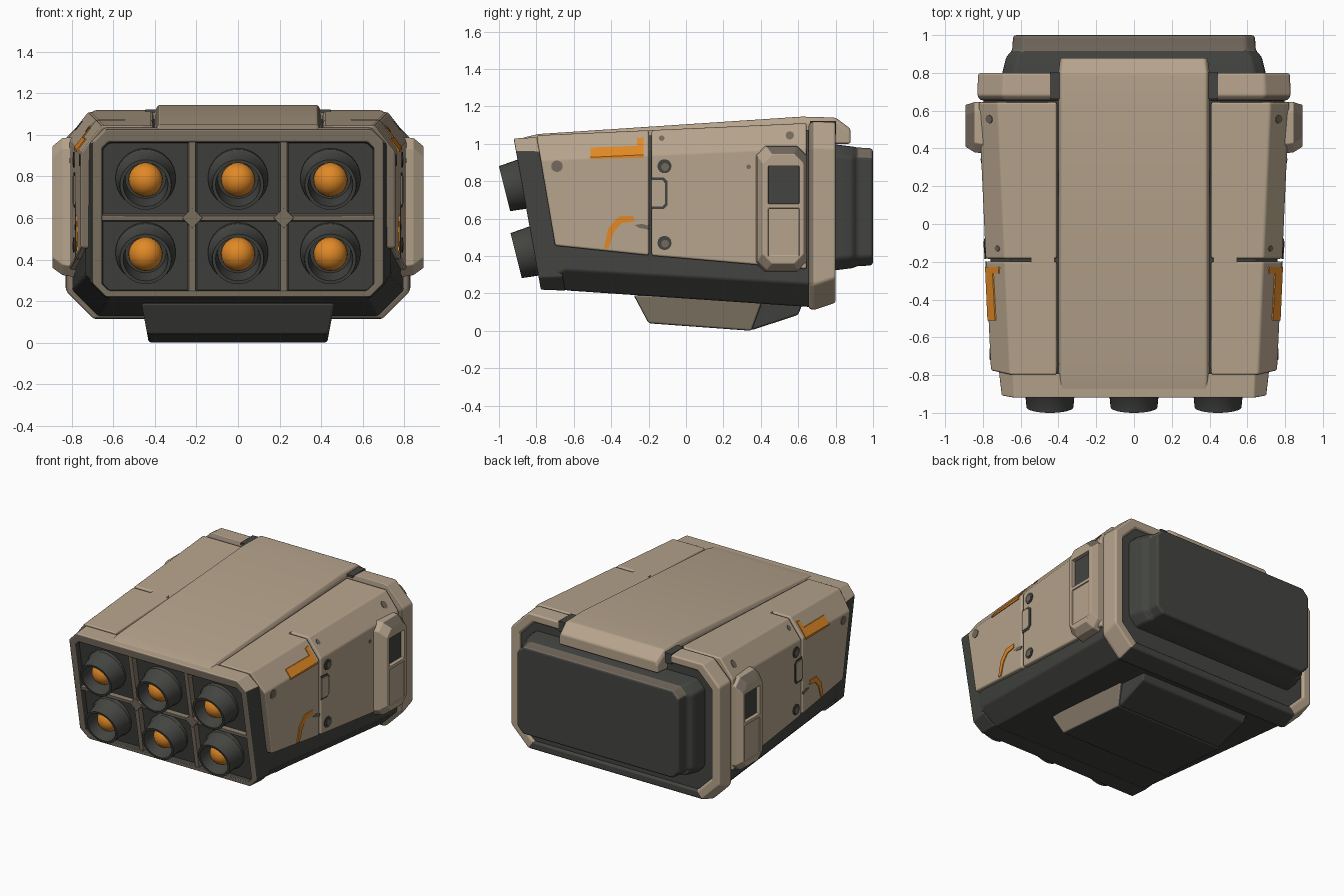
import bpy, bmesh, math
from mathutils import Matrix

if "Cube" in bpy.data.objects:
    bpy.data.objects.remove(bpy.data.objects["Cube"])


def material(name, rgb):
    m = bpy.data.materials.new(name)
    m.diffuse_color = (*rgb, 1)
    m.use_nodes = True
    m.node_tree.nodes["Principled BSDF"].inputs["Base Color"].default_value = m.diffuse_color
    return m


TAN = material("tan_armour", (0.47, 0.37, 0.265))
DARK = material("dark_grey", (0.056, 0.059, 0.052))
ORANGE = material("orange", (0.75, 0.25, 0.02))
GREY = material("warm_grey", (0.17, 0.14, 0.11))
BROWN = material("worn_brown", (0.23, 0.185, 0.137))


# ---------- helpers ----------
def finish(name, bm, mat, bevel=0.0, mirror=False):
    bmesh.ops.recalc_face_normals(bm, faces=bm.faces)
    me = bpy.data.meshes.new(name)
    bm.to_mesh(me)
    bm.free()
    me.materials.append(mat)
    ob = bpy.data.objects.new(name, me)
    bpy.context.collection.objects.link(ob)
    if mirror:
        ob.modifiers.new("mirror", 'MIRROR').use_mirror_merge = False
    if bevel:
        me.shade_smooth()
        b = ob.modifiers.new("bevel", 'BEVEL')
        b.width, b.segments, b.limit_method = bevel, 2, 'ANGLE'
        b.angle_limit = math.radians(25)
        b.harden_normals = True
    return ob


def loft(name, sections, mat, bevel=0.0, mirror=False, ring=False):
    """Skin equal-length point loops; capped, or closed into a ring."""
    bm = bmesh.new()
    rows = [[bm.verts.new(p) for p in s] for s in sections]
    n = len(rows[0])
    pairs = list(zip(rows, rows[1:])) + ([(rows[-1], rows[0])] if ring else [])
    for a, b in pairs:
        for i in range(n):
            j = (i + 1) % n
            bm.faces.new((a[i], a[j], b[j], b[i]))
    if not ring:
        bm.faces.new(rows[0])
        bm.faces.new(rows[-1])
    return finish(name, bm, mat, bevel, mirror)


def paint(ob, mat, rule):
    ob.data.materials.append(mat)
    for p in ob.data.polygons:
        if rule(p.normal, p.center):
            p.material_index = len(ob.data.materials) - 1


def octagon(hw, z0, z1, c, y):
    """Chamfered rectangle across x and z; y is a number or a function of z."""
    pts = [(hw, z0 + c), (hw, z1 - c), (hw - c, z1), (c - hw, z1),
           (-hw, z1 - c), (-hw, z0 + c), (c - hw, z0), (hw - c, z0)]
    return [(x, y(z) if callable(y) else y, z) for x, z in pts]


def box(name, x0, x1, y0, y1, z0, z1, mat, bevel=0.0, mirror=False):
    return loft(name, [[(x0, y, z0), (x1, y, z0), (x1, y, z1), (x0, y, z1)]
                       for y in (y0, y1)], mat, bevel, mirror)


def lathe(name, profile, mat, place, n=32):
    bm = bmesh.new()
    vs = [bm.verts.new((r, 0, d)) for r, d in profile]
    es = [bm.edges.new(e) for e in zip(vs, vs[1:])]
    bmesh.ops.spin(bm, geom=vs + es, axis=(0, 0, 1), cent=(0, 0, 0),
                   angle=math.tau, steps=n)
    bmesh.ops.remove_doubles(bm, verts=bm.verts, dist=1e-4)
    bm.transform(place)
    ob = finish(name, bm, mat)
    bpy.ops.object.select_all(action='DESELECT')
    ob.select_set(True)
    bpy.context.view_layer.objects.active = ob
    bpy.ops.object.shade_smooth_by_angle(angle=math.radians(35))


def front(z, d=0.0):
    """Depth of the sloping front plane at height z."""
    return -0.93 + (1.02 - z) * 0.18 + d


# ---------- core and rear ----------
loft("core", [octagon(0.685, 0.235, 1.01, 0.05, lambda z: front(z, 0.05)),
              octagon(0.735, 0.215, 1.025, 0.11, lambda z: -0.74 + (1.02 - z) * 0.14),
              octagon(0.80, 0.125, 1.075, 0.125, 0.7)], DARK, 0.012)
flange = loft("rear_flange", [octagon(0.74, 0.20, 1.04, 0.11, 0.655),
                              octagon(0.815, 0.12, 1.105, 0.13, 0.655),
                              octagon(0.83, 0.11, 1.12, 0.135, 0.68),
                              octagon(0.825, 0.15, 1.115, 0.135, 0.80),
                              octagon(0.76, 0.20, 1.06, 0.11, 0.80),
                              octagon(0.755, 0.21, 1.05, 0.11, 0.77)], TAN, 0.015, ring=True)
# underside and hollow of the flange stay dark, its front edge is worn
paint(flange, DARK, lambda n, c: abs(c.x) < 0.05 and c.z < 0.25 and n.y > -0.5)
paint(flange, BROWN, lambda n, c: n.y < -0.5)
loft("rear_recess", [octagon(0.78, 0.18, 1.07, 0.11, y) for y in (0.69, 0.782)], DARK)
box("flange_notch", 0.39, 0.445, 0.662, 0.802, 1.05, 1.123, DARK, 0, True)
back = loft("rear_block", [octagon(0.70, 0.32, 1.0, 0.06, 0.72),
                           octagon(0.695, 0.325, 0.995, 0.06, 0.81),
                           octagon(0.675, 0.335, 0.985, 0.06, 0.89),
                           octagon(0.645, 0.345, 0.98, 0.05, 0.915),
                           octagon(0.64, 0.35, 0.975, 0.05, 1.0)], DARK, 0.018)
paint(back, GREY, lambda n, c: n.z > 0.7 and c.y > 0.92)
lathe("rear_bolt", [(0, 0), (0.03, 0), (0.035, 0.005), (0.022, 0.006), (0, 0.002)], GREY,
      Matrix.Translation((0.57, 0.994, 0.43)) @ Matrix.Rotation(-math.pi / 2, 4, 'X'), 16)

# ---------- top cover ----------
loft("top_cover", [[(-w, y, b), (w, y, b), (w, y, t - 0.03), (w - 0.015, y, t),
                    (0.015 - w, y, t), (-w, y, t - 0.03)]
                   for y, b, t, w in ((-0.88, 0.97, 1.03, 0.40), (-0.79, 0.97, 1.052, 0.40),
                                      (0.62, 1.0, 1.145, 0.40), (0.80, 1.0, 1.14, 0.40),
                                      (0.88, 1.0, 1.08, 0.39))], TAN, 0.012)


# ---------- side armour ----------
def dims(y):
    t = (y + 0.8) / 1.44
    return 0.757 + 0.065 * t, 1.045 + 0.065 * t, 0.455 - 0.125 * t


def shoulder_x(y, z):
    """Armour surface: upright below the shoulder, sloping in above it."""
    hw, zt, _ = dims(y)
    return hw - max(0, z - zt + 0.13) * 0.10 / 0.13


def armour(y, slope=0.0):
    hw, zt, zb = dims(y)
    pts = [(0.408, zt), (hw - 0.10, zt), (hw, zt - 0.13), (hw, zb),
           (hw - 0.11, zb), (hw - 0.15, zt - 0.18), (0.408, zt - 0.1)]
    return [(x, y + (zt - z) * slope, z) for x, z in pts]


panel = loft("front_armour", [armour(-0.8, 0.17), armour(-0.198)], TAN, 0.012, True)
paint(panel, BROWN, lambda n, c: n.y < -0.5)
loft("rear_armour", [armour(-0.184), armour(0.645)], TAN, 0.012, True)
loft("armour_bridge", [[(0.42, y, 0.98), (0.545, y, 0.98), (0.545, y, dims(y)[1]),
                        (0.42, y, dims(y)[1])] for y in (-0.23, -0.15)], TAN, 0, True)


# thin details lying on the side armour
def side_plate(name, pts, mat, lift=0.005):
    loft(name, [[(shoulder_x(y, z) + d, y, z) for y, z in pts] for d in (-0.004, lift)],
         mat, 0, True)


def disc(y, z, r):
    return [(y + r * math.cos(a * math.tau / 14), z + r * math.sin(a * math.tau / 14))
            for a in range(14)]


for i, z in enumerate((0.88, 0.47)):
    side_plate(f"side_bolt_{i}", disc(-0.115, z, 0.038), DARK)
    side_plate(f"side_bolt_head_{i}", disc(-0.112, z - 0.004, 0.021), GREY, 0.008)
side_plate("side_spot", disc(-0.69, 0.88, 0.031), GREY, 0.003)
side_plate("side_chip", [(-0.275, 0.565), (-0.25, 0.55), (-0.205, 0.542), (-0.195, 0.56),
                         (-0.235, 0.572)], GREY, 0.003)
side_plate("rear_chip", disc(0.335, 0.877, 0.012), GREY, 0.003)
side_plate("shoulder_spot", disc(0.555, 1.045, 0.022), GREY, 0.004)
side_plate("shoulder_chip", disc(-0.13, 1.03, 0.015), GREY, 0.004)
side_plate("latch_rim", [(-0.184, 0.65), (-0.12, 0.65), (-0.1, 0.67), (-0.1, 0.8),
                         (-0.12, 0.82), (-0.184, 0.82)], DARK, 0.003)
side_plate("latch", [(-0.184, 0.665), (-0.125, 0.665), (-0.113, 0.68), (-0.113, 0.79),
                     (-0.125, 0.805), (-0.184, 0.805)], TAN, 0.008)
side_plate("orange_curve", [(-0.44, 0.44), (-0.415, 0.44), (-0.385, 0.53), (-0.345, 0.575),
                            (-0.275, 0.585), (-0.28, 0.615), (-0.36, 0.612), (-0.415, 0.55)], ORANGE)


# orange stripe folded over the shoulder edge
def stripe(y, low, top):
    zc = max(low + 0.002, dims(y)[1] - 0.13)
    zs = (low, zc, top)
    return ([(shoulder_x(y, z) + 0.006, y, z) for z in zs] +
            [(shoulder_x(y, z) - 0.006, y, z) for z in reversed(zs)])


loft("orange_stripe", [stripe(-0.51, 0.918, 0.98), stripe(-0.228, 0.925, 0.99)], ORANGE, 0, True)
loft("orange_tab", [stripe(-0.262, 0.93, 1.03), stripe(-0.228, 0.93, 1.035)], ORANGE, 0, True)


# ---------- side pods with a recessed window ----------
def pod(x, y0, y1, z0, z1, c=0.05):
    return [(x, y0, z0 + c), (x, y0 + c, z0), (x, y1 - c, z0), (x, y1, z0 + c),
            (x, y1, z1 - c), (x, y1 - c, z1), (x, y0 + c, z1), (x, y0, z1 - c)]


side = loft("side_pod", [pod(0.78, 0.37, 0.645, 0.315, 0.99), pod(0.845, 0.38, 0.645, 0.325, 0.985),
                         pod(0.893, 0.41, 0.63, 0.36, 0.945)], TAN, 0, True)
paint(side, GREY, lambda n, c: n.x > 0.3 and n.z > 0.5 and c.x > 0.84)
cutters = [box("window_cutter", 0.862, 1.0, 0.44, 0.605, 0.68, 0.88, DARK),
           box("panel_cutter", 0.885, 1.0, 0.44, 0.605, 0.40, 0.655, DARK)]
for cut in cutters:
    cut.hide_render = True
    cut.hide_viewport = True
    m = side.modifiers.new("recess", 'BOOLEAN')
    m.operation, m.object, m.solver = 'DIFFERENCE', cut, 'EXACT'
    cut.modifiers.new("mirror", 'MIRROR').use_mirror_merge = False
b = side.modifiers.new("bevel", 'BEVEL')
b.width, b.segments, b.limit_method = 0.008, 2, 'ANGLE'
box("side_window", 0.85, 0.866, 0.437, 0.608, 0.677, 0.883, DARK, 0, True)

# ---------- underside block: brown-sided front, dark sloping tail ----------
for name, mat, under in (
        ("underside_block", BROWN, [(-0.28, 0.19, 0.465), (-0.2, 0.04, 0.435),
                                    (0.35, 0.0, 0.43), (0.42, 0.19, 0.46)]),
        ("underside_tail", DARK, [(0.34, 0.19, 0.44), (0.35, 0.003, 0.42),
                                  (0.60, 0.085, 0.43), (0.64, 0.19, 0.44)])):
    block = loft(name, [[(s * w, y, z) for y, z, w in under] for s in (-1, 1)], DARK, 0.012)
    paint(block, mat, lambda n, c: abs(n.x) > 0.7)

# ---------- front frame and dividers ----------
rim = loft("front_frame", [
    octagon(0.70, 0.22, 1.028, 0.065, lambda z: front(z, 0.01)),
    octagon(0.715, 0.215, 1.035, 0.075, lambda z: front(z, 0.14)),
    octagon(0.64, 0.26, 0.95, 0.03, lambda z: front(z, 0.14)),
    octagon(0.655, 0.25, 0.965, 0.03, lambda z: front(z, 0.01))], DARK, 0.008, ring=True)
paint(rim, BROWN, lambda n, c: n.y < -0.5)
paint(rim, TAN, lambda n, c: n.z > 0.4 and c.z > 0.96 and n.y > -0.5)

for i, x in enumerate((-0.22, 0.22)):
    loft(f"upright_divider_{i}", [[(x - 0.024, front(z, 0.06), z), (x - 0.016, front(z, 0.015), z),
                                   (x + 0.016, front(z, 0.015), z), (x + 0.024, front(z, 0.06), z)]
                                  for z in (0.22, 0.98)], BROWN, 0.004)
    loft(f"divider_joint_{i}", [[(x + dx, front(0.6 + dz, d), 0.6 + dz) for dx, dz in
                                 ((0.05, 0), (0, 0.05), (-0.05, 0), (0, -0.05))]
                                for d in (0.06, 0.013)], BROWN, 0.004)
loft("cross_divider", [[(x, front(0.58, 0.06), 0.58), (x, front(0.588, 0.018), 0.588),
                        (x, front(0.612, 0.018), 0.612), (x, front(0.62, 0.06), 0.62)]
                       for x in (-0.66, 0.66)], BROWN, 0.004)

# ---------- launch tubes ----------
TUBE = [(0.145, 0.16), (0.145, 0.12), (0.134, 0.105), (0.124, 0.0),
        (0.108, 0.0), (0.098, 0.12), (0, 0.12)]
BALL = [(0.082 * math.sin(a * math.pi / 12), 0.1 - 0.082 * math.cos(a * math.pi / 12))
        for a in range(13)]
for row, (y, z) in enumerate(((-0.97, 0.76), (-0.908, 0.402))):
    for col, x in enumerate((-0.445, 0, 0.445)):
        place = Matrix.Translation((x, y, z)) @ Matrix.Rotation(math.radians(-76), 4, 'X')
        lathe(f"tube_{row}_{col}", TUBE, DARK, place)
        lathe(f"warhead_{row}_{col}", BALL, ORANGE, place, 24)
